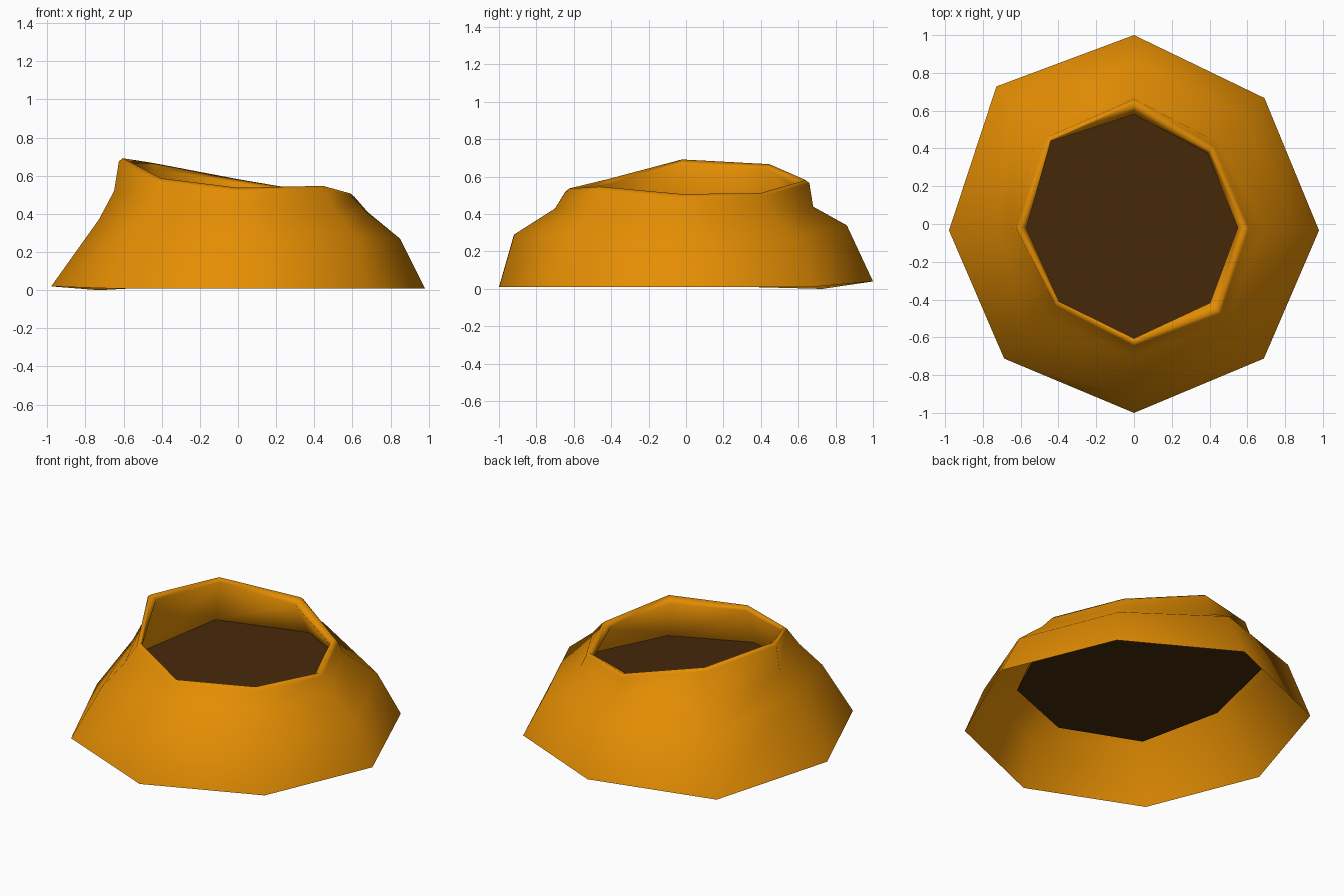
import bpy
import bmesh
from math import cos, sin, radians

default = bpy.data.objects.get("Cube")
if default:
    bpy.data.objects.remove(default, do_unlink=True)


def material(name, rgb):
    mat = bpy.data.materials.new(name)
    mat.use_nodes = True
    colour = (*rgb, 1)
    mat.diffuse_color = colour
    mat.node_tree.nodes["Principled BSDF"].inputs["Base Color"].default_value = colour
    return mat


def finish(bm, name, mat, smooth):
    for face in bm.faces:
        face.smooth = smooth
    mesh = bpy.data.meshes.new(name)
    bm.to_mesh(mesh)
    bm.free()
    mesh.materials.append(mat)
    obj = bpy.data.objects.new(name, mesh)
    bpy.context.collection.objects.link(obj)
    return obj


# Eight slightly uneven spokes, counter-clockwise from +x
SPOKES = [radians(a) for a in (-2, 44, 90, 135, 182, 226, 270, 314)]


def ring(bm, radii, heights):
    return [bm.verts.new((r * cos(a), r * sin(a), z))
            for a, r, z in zip(SPOKES, radii, heights)]


def bridge(bm, lower, upper):
    for i in range(len(lower)):
        j = (i + 1) % len(lower)
        bm.faces.new((lower[i], lower[j], upper[j], upper[i]))


orange = material("orange clay", (0.78, 0.27, 0.001))
brown = material("dark brown", (0.063, 0.022, 0.003))

# Rings of radii and heights: foot, belly, shoulder, outer rim
foot = ((.98, .96, 1, 1.03, .98, .99, 1, .99),
        (.01, .01, .04, 0, .02, .01, .01, .01))
belly = ((.85, .82, .86, .9, .73, .81, .92, .88),
         (.27, .28, .34, .35, .37, .32, .29, .28))
shoulder = ((.68, .62, .68, .72, .65, .67, .7, .72),
            (.41, .43, .44, .44, .52, .47, .43, .42))
rim = ((.61, .59, .66, .65, .625, .6, .645, .66),
       (.49, .495, .565, .65, .675, .57, .52, .53))

# Crest sits a little inside the rim, then the lip turns down into the opening
crest = ([r - .02 for r in rim[0]], [z + .017 for z in rim[1]])
lip = ((.55, .54, .58, .62, .57, .57, .605, .58),
       [z - .01 for z in rim[1]])

# Inner wall flares to a gently tilted floor
floor_radii = (.69, .71, .72, .755, .65, .73, .685, .685)
floor = (floor_radii,
         [.3 + .035 * r * (sin(a) - cos(a)) for a, r in zip(SPOKES, floor_radii)])

# Mound shell, open underneath
bm = bmesh.new()
loops = [ring(bm, *level) for level in (foot, belly, shoulder, rim, crest, lip, floor)]
for lower, upper in zip(loops, loops[1:]):
    bridge(bm, lower, upper)
finish(bm, "mound_shell", orange, True)

# Dark floor inside the opening
bm = bmesh.new()
bm.faces.new(ring(bm, *floor))
finish(bm, "crater_floor", brown, False)
